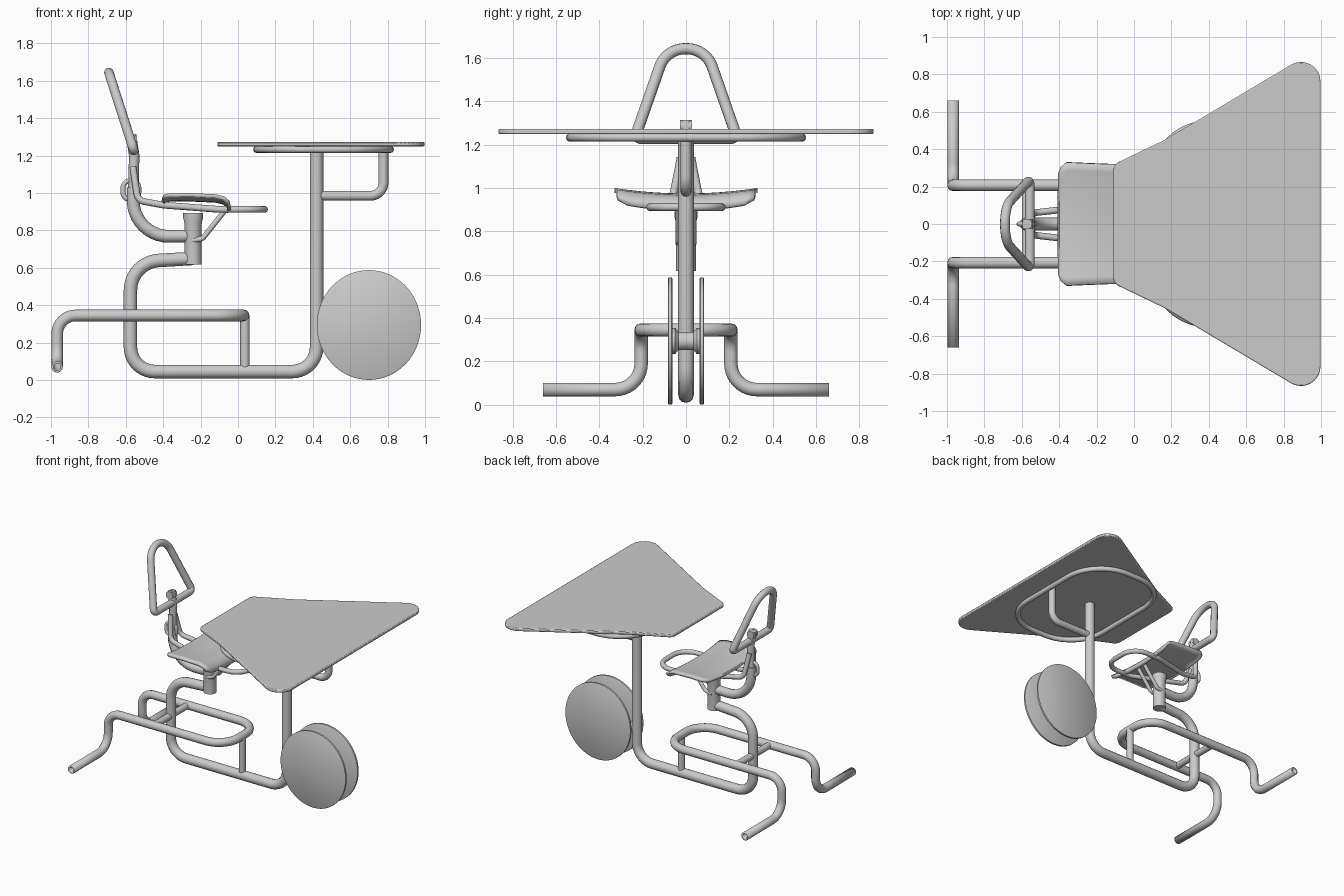
import bpy, bmesh, math
from mathutils import Vector

cube = bpy.data.objects.get("Cube")
if cube:
    bpy.data.objects.remove(cube, do_unlink=True)

grey = bpy.data.materials.new("light_grey")
grey.use_nodes = True
grey.diffuse_color = (0.6, 0.6, 0.6, 1)
grey.node_tree.nodes["Principled BSDF"].inputs["Base Color"].default_value = (0.6, 0.6, 0.6, 1)


def finish(ob):
    """Give the part its colour and smooth shading."""
    if not ob.data.materials:
        ob.data.materials.append(grey)
    bpy.ops.object.select_all(action='DESELECT')
    ob.select_set(True)
    bpy.context.view_layer.objects.active = ob
    bpy.ops.object.shade_smooth_by_angle(angle=math.radians(40))
    return ob


def mesh_object(name, bm):
    bmesh.ops.recalc_face_normals(bm, faces=bm.faces)
    me = bpy.data.meshes.new(name)
    bm.to_mesh(me)
    bm.free()
    ob = bpy.data.objects.new(name, me)
    bpy.context.collection.objects.link(ob)
    return ob


def rounded(points, radii, closed, steps=10):
    """Round the corners of a path with arcs."""
    pts = [Vector(p) for p in points]
    n = len(pts)
    if not isinstance(radii, (list, tuple)):
        radii = [radii] * n
    out = []
    for i, p in enumerate(pts):
        if not closed and i in (0, n - 1):
            out.append(p)
            continue
        a = (pts[i - 1] - p).normalized()
        b = (pts[(i + 1) % n] - p).normalized()
        half = a.angle(b) / 2
        r = radii[i]
        if r < 0.001 or half > 1.55:
            out.append(p)
            continue
        centre = p + (a + b).normalized() * r / math.sin(half)
        start = p + a * r / math.tan(half) - centre
        end = p + b * r / math.tan(half) - centre
        sweep = math.pi - 2 * half
        for k in range(steps + 1):
            t = k / steps
            out.append(centre + (start * math.sin((1 - t) * sweep)
                                 + end * math.sin(t * sweep)) / math.sin(sweep))
    return out


def tube(name, points, r, fillet=0.0, closed=False, hollow=False):
    path = rounded(points, fillet, closed)
    cu = bpy.data.curves.new(name, 'CURVE')
    cu.dimensions = '3D'
    cu.bevel_depth = r
    cu.bevel_resolution = 4
    cu.use_fill_caps = not hollow
    sp = cu.splines.new('POLY')
    sp.points.add(len(path) - 1)
    for q, p in zip(sp.points, path):
        q.co = (*p, 1)
    sp.use_cyclic_u = closed
    ob = bpy.data.objects.new(name, cu)
    bpy.context.collection.objects.link(ob)
    bpy.ops.object.select_all(action='DESELECT')
    ob.select_set(True)
    bpy.context.view_layer.objects.active = ob
    bpy.ops.object.convert(target='MESH')
    ob = bpy.context.view_layer.objects.active
    if hollow:
        ob.modifiers.new("wall", 'SOLIDIFY').thickness = 0.012
    return finish(ob)


def mirrored(half):
    """Follow a half path by its mirror image across y."""
    return half + [(x, -y, z) for x, y, z in reversed(half)]


def lathe(name, profile, location, segments=48, scale=(1, 1, 1)):
    """Spin (radius, y) pairs around the y axis."""
    bm = bmesh.new()
    rings = []
    for r, y in profile:
        rings.append([bm.verts.new((r * math.cos(a), y, r * math.sin(a)))
                      for a in (math.tau * k / segments for k in range(segments))])
    for a, b in zip(rings, rings[1:]):
        for k in range(segments):
            j = (k + 1) % segments
            bm.faces.new((a[k], a[j], b[j], b[k]))
    bm.faces.new(rings[0])
    bm.faces.new(rings[-1])
    ob = mesh_object(name, bm)
    ob.location = location
    ob.scale = scale
    return finish(ob)


# Main frame: one tube from the seat post round to the table
tube("main_frame", [(-0.24, 0, 0.65), (-0.575, 0, 0.63), (-0.575, 0, 0.045),
                    (0.42, 0, 0.045), (0.42, 0, 1.245)], 0.036, [0, 0.16, 0.13, 0.13, 0])

# Foot loop with outward foot rests
tube("foot_frame", mirrored([(-0.967, 0.66, 0.07), (-0.967, 0.207, 0.07),
                             (-0.967, 0.207, 0.345), (0.03, 0.207, 0.345)]),
     0.031, [0, 0.12, 0.1, 0.16, 0.16, 0.1, 0.12, 0], hollow=True)
tube("foot_frame_crossbar", [(-0.575, -0.207, 0.345), (-0.575, 0.207, 0.345)], 0.025)
tube("foot_frame_strut", [(0.037, 0, 0.05), (0.037, 0, 0.345)], 0.025)

# Wheel: two discs on a flanged hub
for side, y in (("left", 0.073), ("right", -0.073)):
    lathe("wheel_disc_" + side, [(0.278, -0.011), (0.285, -0.007), (0.285, 0.007), (0.278, 0.011)],
          (0.7, y, 0.294), 64, (0.978, 1, 1.03))
lathe("wheel_hub", [(0.06, -0.066), (0.06, -0.05), (0.042, -0.035), (0.042, 0.035),
                    (0.06, 0.05), (0.06, 0.066)], (0.7, 0, 0.294), 24)
tube("wheel_arm", [(0.41, 0, 0.294), (0.7, 0, 0.294)], 0.03)

# Table top: flared slab with rounded corners
half = [(0.997, 0.945, 0), (0.165, 0.45, 0), (-0.11, 0.318, 0)]
outline = rounded(mirrored(half), [0.104, 0.5, 0.05, 0.05, 0.5, 0.104], True)
bm = bmesh.new()
bm.faces.new([bm.verts.new((p.x, p.y, 1.249)) for p in outline])
top = bmesh.ops.extrude_face_region(bm, geom=bm.faces[:])
bmesh.ops.translate(bm, vec=(0, 0, 0.023),
                    verts=[v for v in top["geom"] if isinstance(v, bmesh.types.BMVert)])
table = mesh_object("table_top", bm)
bevel = table.modifiers.new("edge", 'BEVEL')
bevel.width = 0.006
bevel.segments = 2
finish(table)

# Table support ring and bracket
tube("table_ring", mirrored([(0.815, 0.535, 1.233), (0.1, 0.535, 1.233)]), 0.019, 0.3, closed=True)
tube("table_bracket", [(0.42, 0, 0.985), (0.778, 0, 0.985), (0.778, 0, 1.25)], 0.026, 0.07)

# Seat post and curved seat arm
post = lathe("seat_post", [(0.046, 0), (0.046, 0.22), (0.053, 0.25), (0.053, 0.275)],
             (-0.24, 0, 0.617), 32)
post.rotation_euler.x = math.pi / 2
tube("seat_arm", [(-0.24, 0, 0.77), (-0.56, 0, 0.765), (-0.56, 0, 1.03)], 0.034, 0.19)
tube("back_stem", [(-0.56, 0, 1.0), (-0.555, 0, 1.2), (-0.572, 0, 1.31)], 0.028, 0.05)

# Seat: dished shell with a drop at the front edge
profile = [(-0.4, 0.945, 0.27), (-0.392, 0.957, 0.305), (-0.36, 0.965, 0.33), (-0.25, 0.964, 0.325),
           (-0.12, 0.958, 0.32), (-0.075, 0.947, 0.32), (-0.052, 0.925, 0.315), (-0.048, 0.895, 0.27)]
bm = bmesh.new()
rows = []
for x, z, w in profile:
    rows.append([bm.verts.new((x, w * t, z + 0.025 * t * t))
                 for t in (k / 8 for k in range(-8, 9))])
for a, b in zip(rows, rows[1:]):
    for k in range(len(a) - 1):
        bm.faces.new((a[k], a[k + 1], b[k + 1], b[k]))
seat = mesh_object("seat", bm)
shell = seat.modifiers.new("thickness", 'SOLIDIFY')
shell.thickness = 0.02
shell.offset = 0
finish(seat)

# Seat support loop and front braces
tube("seat_loop", mirrored([(-0.562, 0.025, 1.14), (-0.535, 0.06, 0.96), (-0.4, 0.075, 0.935),
                            (-0.1, 0.165, 0.912), (0.142, 0.165, 0.912)]),
     0.018, [0, 0.05, 0.1, 0.2, 0.12, 0.12, 0.2, 0.1, 0.05, 0])
for side, y in (("left", 0.035), ("right", -0.035)):
    tube("seat_brace_" + side, [(-0.25, y, 0.745), (-0.19, y, 0.755), (-0.055, y, 0.925)], 0.014, 0.04)
    # Pivot lugs holding the backrest
    lathe("backrest_lug_" + side, [(0.03, -0.01), (0.03, 0.01)], (-0.57, y * 0.5, 1.285), 20)

# Stem clamp ring
tube("stem_clamp", [(-0.615, 0, 1.065), (-0.53, 0, 1.065), (-0.53, 0, 0.965), (-0.615, 0, 0.965)],
     0.013, 0.038, closed=True)

# Backrest loop leaning backwards
tube("backrest", mirrored([(-0.557, 0.237, 1.228), (-0.69, 0.092, 1.643)]),
     0.026, [0.025, 0.125, 0.125, 0.025], closed=True)
